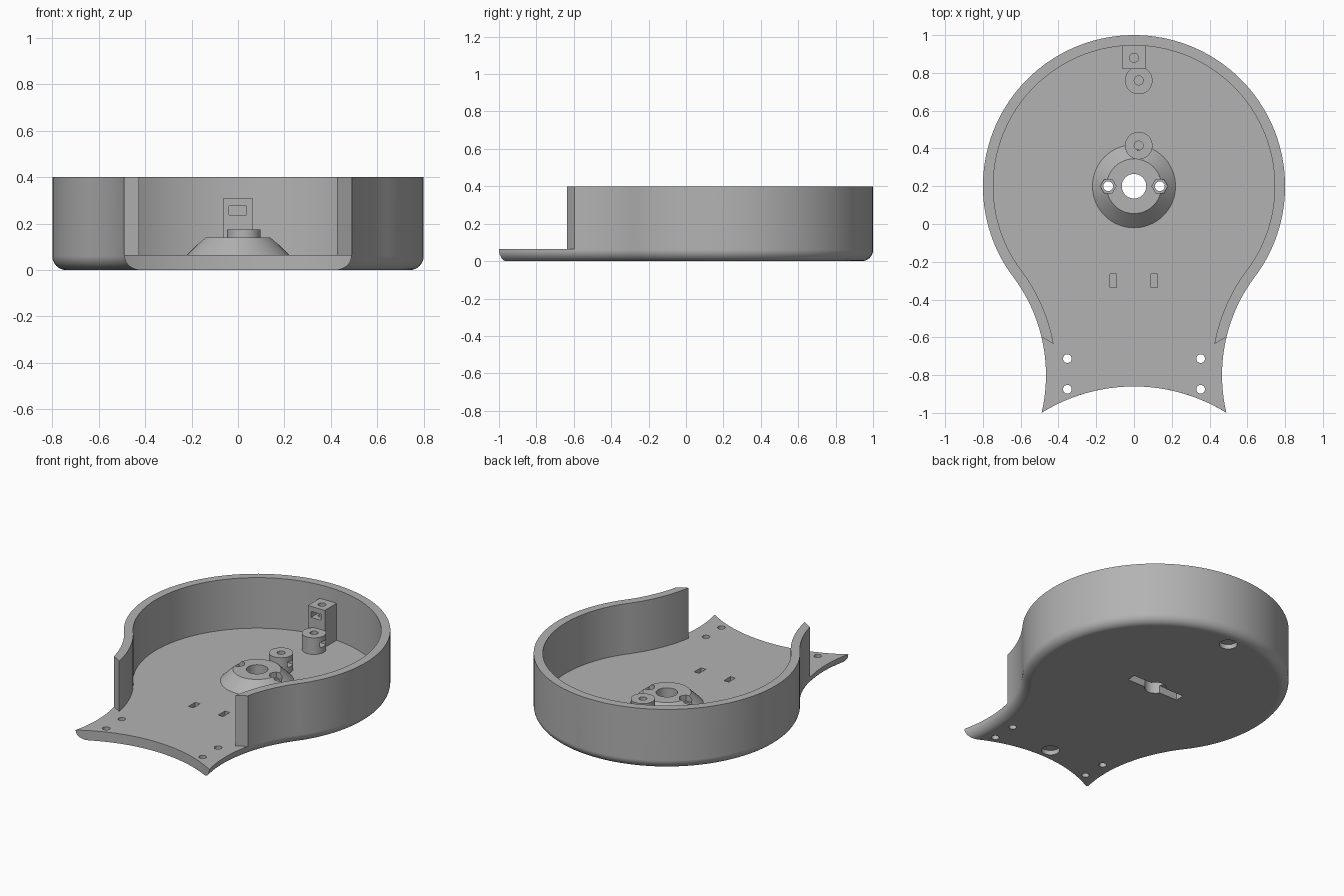
import bpy, bmesh, math
from math import sin, cos, radians, atan2, acos, hypot, pi

if "Cube" in bpy.data.objects:
    bpy.data.objects.remove(bpy.data.objects["Cube"], do_unlink=True)

grey = bpy.data.materials.new("plain grey")
grey.use_nodes = True
colour = (0.45, 0.45, 0.45, 1)
grey.diffuse_color = colour
grey.node_tree.nodes["Principled BSDF"].inputs["Base Color"].default_value = colour

# Outline geometry: a round bowl, concave flanks, and a concave front edge
BOWL_Y, BOWL_R = 0.2, 0.8
FLANK = (1.333, -0.8)
FLANK_R = 0.867
FRONT_Y, FRONT_R = -1.787, 0.927
JOIN = atan2(-0.6, 0.8)
FLOOR, TOP, FILLET = 0.065, 0.4, 0.06


def arc(cx, cy, r, a, b, n):
    return [(cx + r * cos(a + (b - a) * i / n), cy + r * sin(a + (b - a) * i / n))
            for i in range(n + 1)]


def side_path(inset, end):
    """Right flank, round the bowl, and left flank, inset from the outside."""
    right = arc(*FLANK, FLANK_R + inset, end, JOIN + pi, 20)
    bowl = arc(0, BOWL_Y, BOWL_R - inset, JOIN, pi - JOIN, 96)
    left = [(-x, y) for x, y in reversed(right)]
    return right + bowl[1:-1] + left


def body_outline(inset):
    r = FLANK_R + inset
    dx, dy = -FLANK[0], FRONT_Y - FLANK[1]
    dist = hypot(dx, dy)
    spread = acos((r * r + dist * dist - FRONT_R ** 2) / (2 * r * dist))
    path = side_path(inset, atan2(dy, dx) + 2 * pi - spread)
    x, y = path[0]
    a = atan2(y - FRONT_Y, x)
    return path + arc(0, FRONT_Y, FRONT_R, pi - a, a, 32)[1:-1]


def finish(name, bm):
    bmesh.ops.recalc_face_normals(bm, faces=bm.faces)
    mesh = bpy.data.meshes.new(name)
    bm.to_mesh(mesh)
    bm.free()
    mesh.materials.append(grey)
    obj = bpy.data.objects.new(name, mesh)
    bpy.context.collection.objects.link(obj)
    return obj


def loft(name, rings):
    """Skin a stack of (outline, height) rings and cap both ends."""
    bm = bmesh.new()
    rows = [[bm.verts.new((x, y, z)) for x, y in pts] for pts, z in rings]
    n = len(rows[0])
    for low, high in zip(rows, rows[1:]):
        for i in range(n):
            j = (i + 1) % n
            bm.faces.new((low[i], low[j], high[j], high[i]))
    bm.faces.new(rows[0])
    bm.faces.new(rows[-1])
    return finish(name, bm)


def disc(name, x, y, z0, z1, r, r_top=None, n=48):
    top = r if r_top is None else r_top
    return loft(name, [(arc(x, y, q, 0, 2 * pi, n)[:-1], z) for q, z in ((r, z0), (top, z1))])


def box(name, x0, x1, y0, y1, z0, z1):
    pts = [(x0, y0), (x1, y0), (x1, y1), (x0, y1)]
    return loft(name, [(pts, z0), (pts, z1)])


def cut(obj, cutters):
    for c in cutters:
        m = obj.modifiers.new("cut", 'BOOLEAN')
        m.operation, m.solver, m.object = 'DIFFERENCE', 'EXACT', c
        bpy.context.view_layer.objects.active = obj
        bpy.ops.object.modifier_apply(modifier=m.name)


def smooth(obj):
    bpy.ops.object.select_all(action='DESELECT')
    obj.select_set(True)
    bpy.context.view_layer.objects.active = obj
    bpy.ops.object.shade_smooth_by_angle(angle=radians(30))
    m = obj.modifiers.new("even shading", 'WEIGHTED_NORMAL')
    m.keep_sharp = True


# Tray body: rounded lower edge, full wall height
rings = []
for i in range(9):
    a = i / 8 * pi / 2
    rings.append((body_outline(FILLET * (1 - sin(a))), FILLET * (1 - cos(a))))
rings.append((body_outline(0), TOP))
tray = loft("tray", rings)

# Cavity that leaves the wall and opens the front
inner = side_path(0.055, pi - 0.18)
tail = [(-0.596, -0.535), (-0.6, -1.2), (0.6, -1.2), (0.596, -0.535)]
cavity = loft("cavity_cutter", [(inner + tail, FLOOR), (inner + tail, 0.6)])

# Shaft hole, bolt holes, nut pockets and the underside key slot
shaft = disc("shaft_cutter", 0, 0.2, -0.1, 0.3, 0.065)
bolts = [disc("bolt_cutter", s * 0.137, 0.2, -0.1, 0.3, 0.026, n=24) for s in (-1, 1)]
nuts = [disc("nut_cutter", s * 0.137, 0.2, 0.1, 0.3, 0.042, n=6) for s in (-1, 1)]
key = box("key_cutter", -0.19, 0.19, 0.17, 0.23, -0.1, 0.05)

# Mounting holes, floor pockets and round underside recesses
mounts = [disc("mount_cutter", s * 0.353, y, -0.1, 0.2, 0.023, n=24)
          for s in (-1, 1) for y in (-0.713, -0.875)]
pockets = [box("pocket_cutter", x - 0.018, x + 0.018, -0.335, -0.265, 0.04, 0.2)
           for x in (-0.11, 0.107)]
recesses = [disc("recess_cutter", 0, y, -0.1, 0.03, 0.054) for y in (0.88, -0.78)]
cut(tray, [cavity, shaft, key] + bolts + mounts + pockets + recesses)

# Conical hub around the shaft hole
hub = disc("hub", 0, 0.2, FLOOR - 0.001, 0.14, 0.221, 0.145, n=64)
cut(hub, [shaft] + bolts + nuts)

# Two round screw posts with side nut slots
helpers = [cavity, shaft, key] + bolts + nuts + mounts + pockets + recesses
parts = [tray, hub]
for name, y in (("front_post", 0.415), ("rear_post", 0.76)):
    post = disc(name, 0.025, y, FLOOR - 0.002, 0.175, 0.073)
    hole = disc("screw_cutter", 0.025, y, 0.09, 0.3, 0.024, n=24)
    slot = box("slot_cutter", 0, 0.2, y - 0.03, y + 0.03, 0.105, 0.14)
    cut(post, [hole, slot])
    helpers += [hole, slot]
    parts.append(post)

# Square post against the rear wall
block = box("wall_post", -0.062, 0.062, 0.82, 0.95, FLOOR - 0.002, 0.31)
hole = disc("screw_cutter", 0, 0.88, 0.2, 0.5, 0.024, n=24)
window = box("window_cutter", -0.038, 0.036, 0.7, 0.915, 0.237, 0.277)
cut(block, [hole, window])
helpers += [hole, window]
parts.append(block)

for h in helpers:
    bpy.data.objects.remove(h, do_unlink=True)
for p in parts:
    smooth(p)
